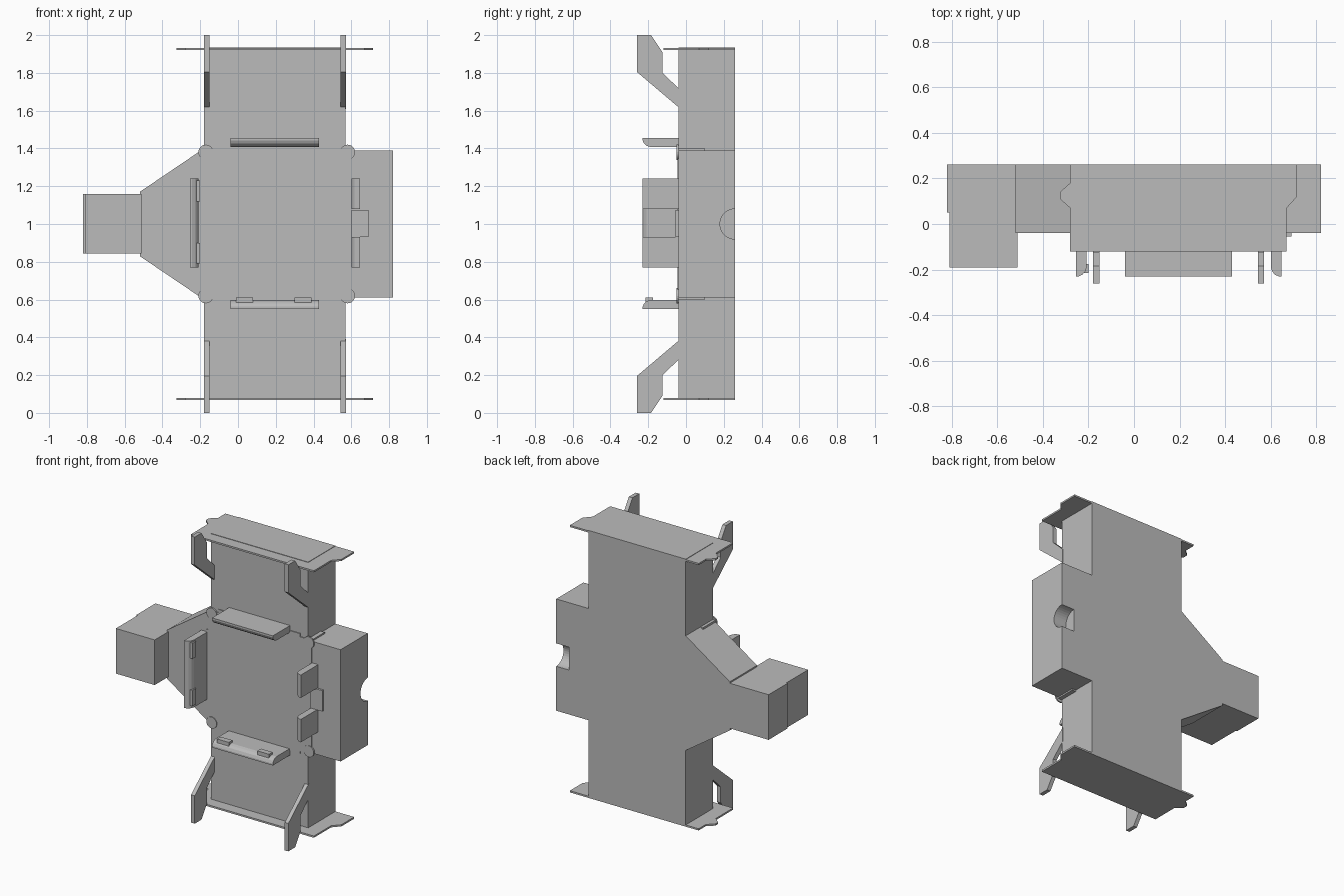
import bpy, bmesh, math
from mathutils import Vector

if "Cube" in bpy.data.objects:
    bpy.data.objects.remove(bpy.data.objects["Cube"], do_unlink=True)

grey = bpy.data.materials.new("plain_grey")
grey.use_nodes = True
colour = (0.5, 0.5, 0.5, 1)
grey.diffuse_color = colour
grey.node_tree.nodes["Principled BSDF"].inputs["Base Color"].default_value = colour


def prism(name, outline, axis, lo, hi):
    """Extrude a 2D outline along an axis; the outline uses the other two axes in order."""
    def place(p, d):
        c = list(p)
        c.insert("xyz".index(axis), d)
        return Vector(c)
    bm = bmesh.new()
    face = bm.faces.new([bm.verts.new(place(p, lo)) for p in outline])
    ext = bmesh.ops.extrude_face_region(bm, geom=[face])
    moved = [g for g in ext["geom"] if isinstance(g, bmesh.types.BMVert)]
    bmesh.ops.translate(bm, verts=moved, vec=place((0, 0), hi - lo))
    bmesh.ops.recalc_face_normals(bm, faces=bm.faces)
    mesh = bpy.data.meshes.new(name)
    bm.to_mesh(mesh)
    bm.free()
    mesh.materials.append(grey)
    ob = bpy.data.objects.new(name, mesh)
    bpy.context.collection.objects.link(ob)
    return ob


def box(name, x, y, z):
    return prism(name, [(x[0], y[0]), (x[1], y[0]), (x[1], y[1]), (x[0], y[1])], "z", *z)


def circle(a, b, r, n=32):
    return [(a + r * math.cos(math.tau * i / n), b + r * math.sin(math.tau * i / n))
            for i in range(n)]


FRONT, BACK = -0.04, 0.26

# Main column, centre panel and tapered neck
box("column", (-0.18, 0.57), (FRONT, BACK), (0.075, 1.935))
box("centre_panel", (-0.2, 0.6), (-0.046, 0.1), (0.6, 1.4))
prism("tapered_neck", [(-0.18, 0.6), (-0.18, 1.4), (-0.52, 1.17), (-0.52, 0.83)],
      "y", FRONT, BACK)

# Side arm block with a thin end flap
box("arm_block", (-0.81, -0.51), (-0.19, BACK), (0.845, 1.16))
box("arm_end_flap", (-0.82, -0.81), (0.05, BACK), (0.845, 1.16))

# Opposite block with a half-round finger notch
side = box("side_block", (0.57, 0.82), (FRONT, BACK), (0.61, 1.39))
cutter = prism("notch_cutter", circle(BACK, 1.0, 0.08), "x", 0.72, 0.9)
cutter.hide_render = True
cutter.hide_viewport = True
cutter.display_type = "WIRE"
notch = side.modifiers.new("notch", "BOOLEAN")
notch.operation = "DIFFERENCE"
notch.solver = "EXACT"
notch.object = cutter

# End plates with pointed tabs, and their bracing legs
plate = [(-0.28, BACK), (-0.28, 0.18), (-0.325, 0.14), (-0.325, 0.11), (-0.28, 0.07),
         (-0.28, -0.12), (0.67, -0.12), (0.67, 0.07), (0.715, 0.12), (0.715, BACK)]
leg = [(-0.03, 0.39), (-0.26, 0.195), (-0.26, 0), (-0.185, 0), (-0.125, 0.09),
       (-0.125, 0.2), (-0.03, 0.29)]
for end, flip in (("lower", False), ("upper", True)):
    def up(z):
        return 2 - z if flip else z
    prism(end + "_end_plate", plate, "z", up(0.068), up(0.08))
    for name, x in (("right", -0.18), ("left", 0.543)):
        prism(f"{end}_{name}_leg", [(y, up(z)) for y, z in leg], "x", x, x + 0.028)

# Flaps around the centre panel, each rounded on its inner front edge
flap = [(-0.03, 0), (-0.03, 0.047), (-0.23, 0.047), (-0.23, 0.035), (-0.222, 0.018),
        (-0.208, 0.006), (-0.19, 0)]
prism("upper_flap", [(y, 1.408 + t) for y, t in flap], "x", -0.04, 0.43)
prism("lower_flap", [(y, 0.597 - t) for y, t in flap], "x", -0.04, 0.43)
prism("right_flap", [(-0.208 - t, y) for y, t in flap], "z", 0.77, 1.24)
for name, lo, hi in (("lower", 0.77, 0.93), ("upper", 1.08, 1.24)):
    prism(name + "_left_flap", [(0.6 + t, y) for y, t in flap], "z", lo, hi)

# Raised catches on the flaps
for i, x in enumerate((-0.01, 0.3)):
    box(f"lower_catch_{i}", (x, x + 0.09), (-0.215, -0.175), (0.585, 0.612))
for i, z in enumerate((0.79, 1.12)):
    box(f"right_catch_{i}", (-0.22, -0.2), (-0.215, -0.175), (z, z + 0.11))
box("locking_tab", (0.6, 0.69), (-0.055, FRONT), (0.93, 1.075))

# Thin fold strips and rounded corner gussets
box("upper_fold_strip", (-0.12, 0.51), (-0.046, 0), (1.4, 1.422))
box("lower_fold_strip", (-0.12, 0.51), (-0.046, 0), (0.585, 0.6))
box("right_fold_strip", (-0.215, -0.2), (-0.046, 0), (0.75, 1.26))
for i, (x, z) in enumerate(((-0.17, 0.62), (-0.17, 1.38), (0.58, 0.62), (0.58, 1.38))):
    prism(f"corner_gusset_{i}", circle(x, z, 0.04, 20), "y", -0.05, FRONT)
